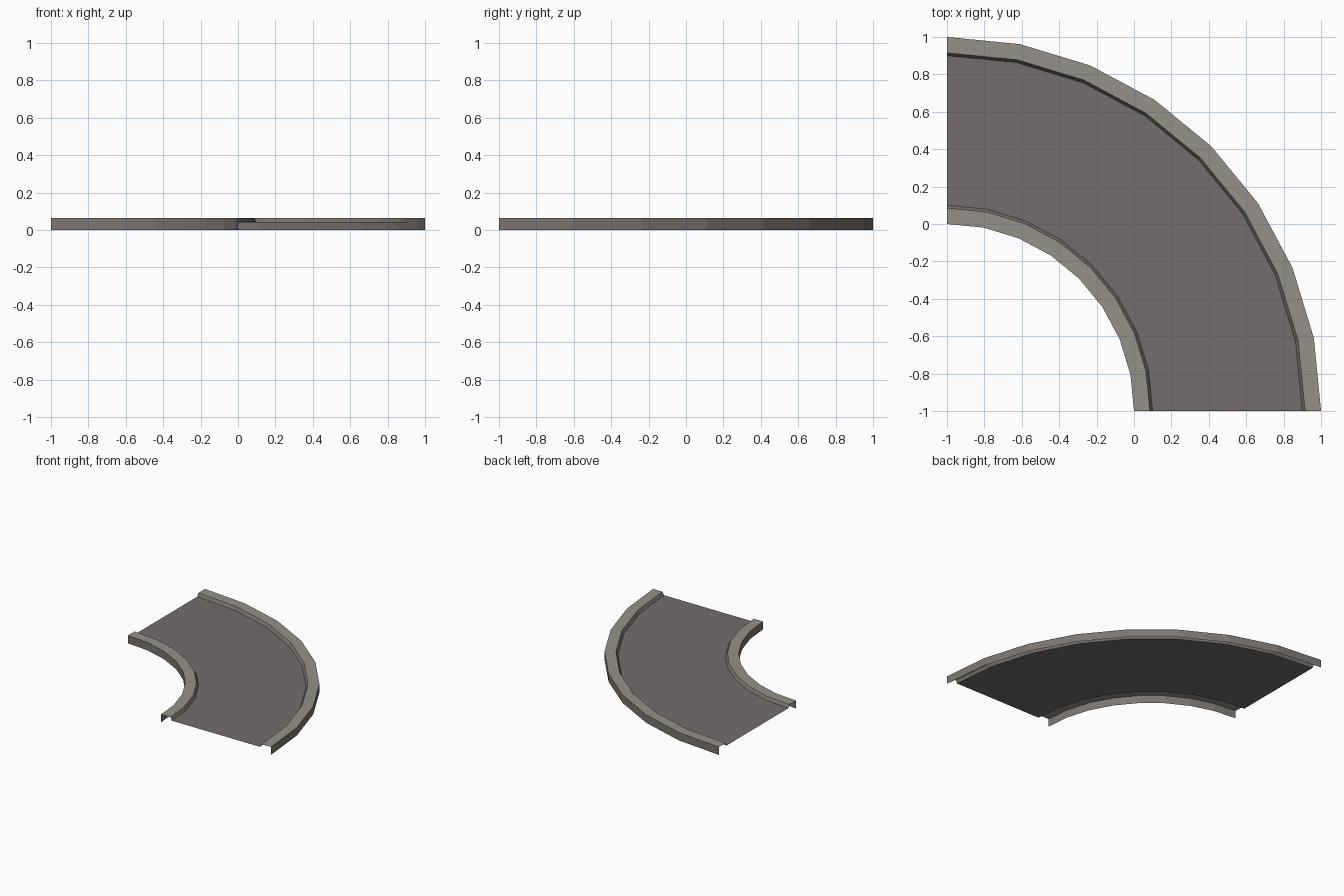
import bpy, math

if "Cube" in bpy.data.objects:
    bpy.data.objects.remove(bpy.data.objects["Cube"])

SEG = 8          # straight pieces in the quarter turn
TOP = 0.065      # kerb height
ROAD = 0.04      # road surface height


def material(name, rgb):
    m = bpy.data.materials.new(name)
    m.diffuse_color = (*rgb, 1)
    m.use_nodes = True
    m.node_tree.nodes["Principled BSDF"].inputs["Base Color"].default_value = m.diffuse_color
    return m


kerb_mat = material("kerb stone", (0.30, 0.285, 0.25))
wall_mat = material("side stone", (0.20, 0.18, 0.165))
road_mat = material("asphalt", (0.175, 0.155, 0.15))


def sweep(name, profile, mats, strip_mats):
    """Turn an open (radius, height) profile a quarter turn about the corner (-1, -1)."""
    n = len(profile)
    verts, faces, idx = [], [], []
    for i in range(SEG + 1):
        a = math.pi / 2 * i / SEG
        verts += [(-1 + r * math.cos(a), -1 + r * math.sin(a), z) for r, z in profile]
    for i in range(SEG):
        for j in range(n - 1):
            a, b = i * n + j, (i + 1) * n + j
            faces.append((a, a + 1, b + 1, b))
            idx.append(strip_mats[j])
    me = bpy.data.meshes.new(name)
    me.from_pydata(verts, [], faces)
    for m in mats:
        me.materials.append(m)
    for p, k in zip(me.polygons, idx):
        p.material_index = k
    ob = bpy.data.objects.new(name, me)
    bpy.context.collection.objects.link(ob)
    # profiles run from the inside of the bend outward, so normals face up and out
    if me.polygons[0].normal.z < -0.01:
        me.flip_normals()
    return ob


# road surface between the kerbs
sweep("road_surface", [(1.1, ROAD), (1.9, ROAD)], [road_mat], [0])

# kerbs: open shells with outside wall, flat top and a slightly sloped road side
kerb_mats = [kerb_mat, wall_mat]
sweep("inner_kerb", [(1, 0), (1, TOP), (1.085, TOP), (1.1, ROAD)], kerb_mats, [1, 0, 1])
sweep("outer_kerb", [(1.9, ROAD), (1.915, TOP), (2, TOP), (2, 0)], kerb_mats, [1, 0, 1])
